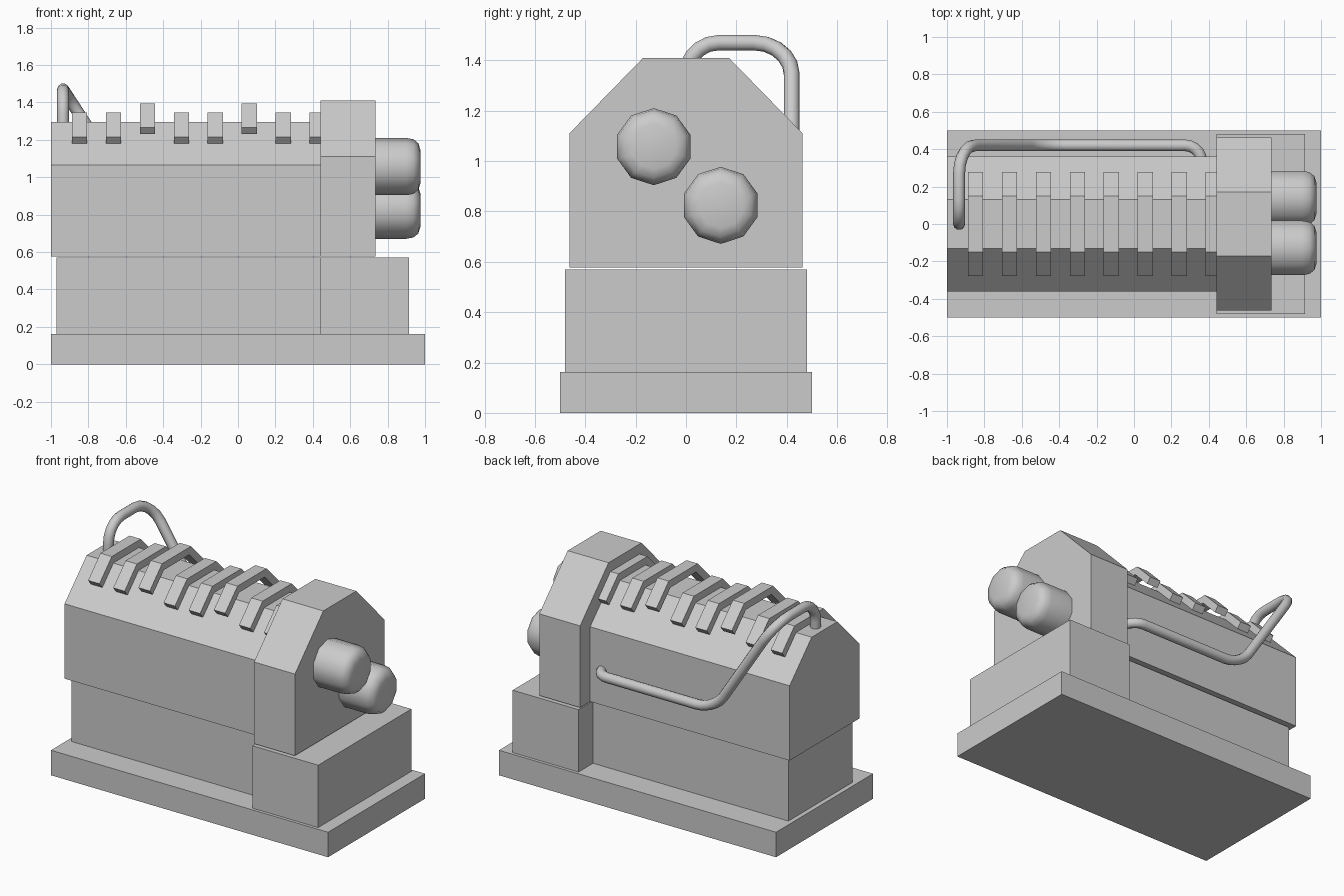
import bpy, bmesh, math
from mathutils import Vector

if "Cube" in bpy.data.objects:
    bpy.data.objects.remove(bpy.data.objects["Cube"])


def add_mesh(name, bm):
    bmesh.ops.recalc_face_normals(bm, faces=bm.faces)
    me = bpy.data.meshes.new(name)
    bm.to_mesh(me)
    bm.free()
    ob = bpy.data.objects.new(name, me)
    bpy.context.collection.objects.link(ob)
    return ob


def smooth(ob, angle):
    bpy.ops.object.select_all(action='DESELECT')
    ob.select_set(True)
    bpy.context.view_layer.objects.active = ob
    bpy.ops.object.shade_smooth_by_angle(angle=math.radians(angle))


def extrude_x(name, half, x0, x1):
    """Mirror a half profile of (y, z) points and extrude it along x."""
    profile = half + [(-y, z) for y, z in reversed(half)]
    bm = bmesh.new()
    face = bm.faces.new([bm.verts.new((x0, y, z)) for y, z in profile])
    ext = bmesh.ops.extrude_face_region(bm, geom=[face])
    verts = [g for g in ext['geom'] if isinstance(g, bmesh.types.BMVert)]
    bmesh.ops.translate(bm, verts=verts, vec=(x1 - x0, 0, 0))
    return add_mesh(name, bm)


def box(name, x0, x1, hy, z0, z1):
    return extrude_x(name, [(hy, z0), (hy, z1)], x0, x1)


# Plinth and lower blocks
box("base_plate", -1, 1, 0.5, 0, 0.163)
box("lower_block", -0.97, 0.44, 0.33, 0.163, 0.57)
box("lower_end_block", 0.44, 0.915, 0.48, 0.163, 0.57)

# Chamfered housings
extrude_x("main_housing", [(0.36, 0.577), (0.36, 1.065), (0.132, 1.295)], -1, 0.44)
extrude_x("head_housing", [(0.463, 0.577), (0.463, 1.11), (0.17, 1.41)], 0.44, 0.735)

# Bent ribs over the roof, two of them raised
for i in range(8):
    x = -0.888 + i * 0.1815
    dz = 0.05 if i in (2, 5) else 0
    half = [(0.132, 1.297), (0.247, 1.18), (0.277, 1.216), (0.15, 1.345)]
    extrude_x(f"roof_rib_{i + 1}", [(y, z + dz) for y, z in half], x, x + 0.082)

# Ten-sided canisters with rounded ends
for i, (cy, cz) in enumerate([(-0.128, 1.057), (0.138, 0.824)]):
    bm = bmesh.new()
    rings = [(0.72, 0.153), (0.9, 0.153), (0.938, 0.146), (0.964, 0.125), (0.975, 0.09)]
    loops = []
    for x, r in rings:
        loops.append([bm.verts.new((x, cy + r * math.sin(a), cz + r * math.cos(a)))
                      for a in (math.tau * k / 10 for k in range(10))])
    for a, b in zip(loops, loops[1:]):
        for k in range(10):
            n = (k + 1) % 10
            bm.faces.new((a[k], a[n], b[n], b[k]))
    bm.faces.new(loops[0])
    bm.faces.new(loops[-1])
    smooth(add_mesh(f"canister_{i + 1}", bm), 50)

# Pipe: straight runs with rounded corners
corners = [Vector(p) for p in [(-0.935, 0, 1.2), (-0.935, 0, 1.47), (-0.935, 0.42, 1.47),
                               (-0.5, 0.42, 0.8), (0.36, 0.42, 0.8), (0.36, 0.32, 0.8)]]
trims = [0.13, 0.15, 0.12, 0.085]
path = [corners[0]]
for prev, c, nxt, t in zip(corners, corners[1:], corners[2:], trims):
    p0 = c + (prev - c).normalized() * t
    p3 = c + (nxt - c).normalized() * t
    p1, p2 = p0.lerp(c, 0.55), p3.lerp(c, 0.55)
    for k in range(6):
        u = k / 5
        v = 1 - u
        path.append(v**3 * p0 + 3 * v * v * u * p1 + 3 * v * u * u * p2 + u**3 * p3)
path.append(corners[-1])

cu = bpy.data.curves.new("side_pipe", 'CURVE')
cu.dimensions = '3D'
cu.bevel_depth = 0.032
cu.bevel_resolution = 3
cu.use_fill_caps = True
sp = cu.splines.new('POLY')
sp.points.add(len(path) - 1)
for pt, co in zip(sp.points, path):
    pt.co = (*co, 1)
pipe = bpy.data.objects.new("side_pipe", cu)
bpy.context.collection.objects.link(pipe)
bpy.ops.object.select_all(action='DESELECT')
pipe.select_set(True)
bpy.context.view_layer.objects.active = pipe
bpy.ops.object.convert(target='MESH')
smooth(bpy.context.view_layer.objects.active, 50)
